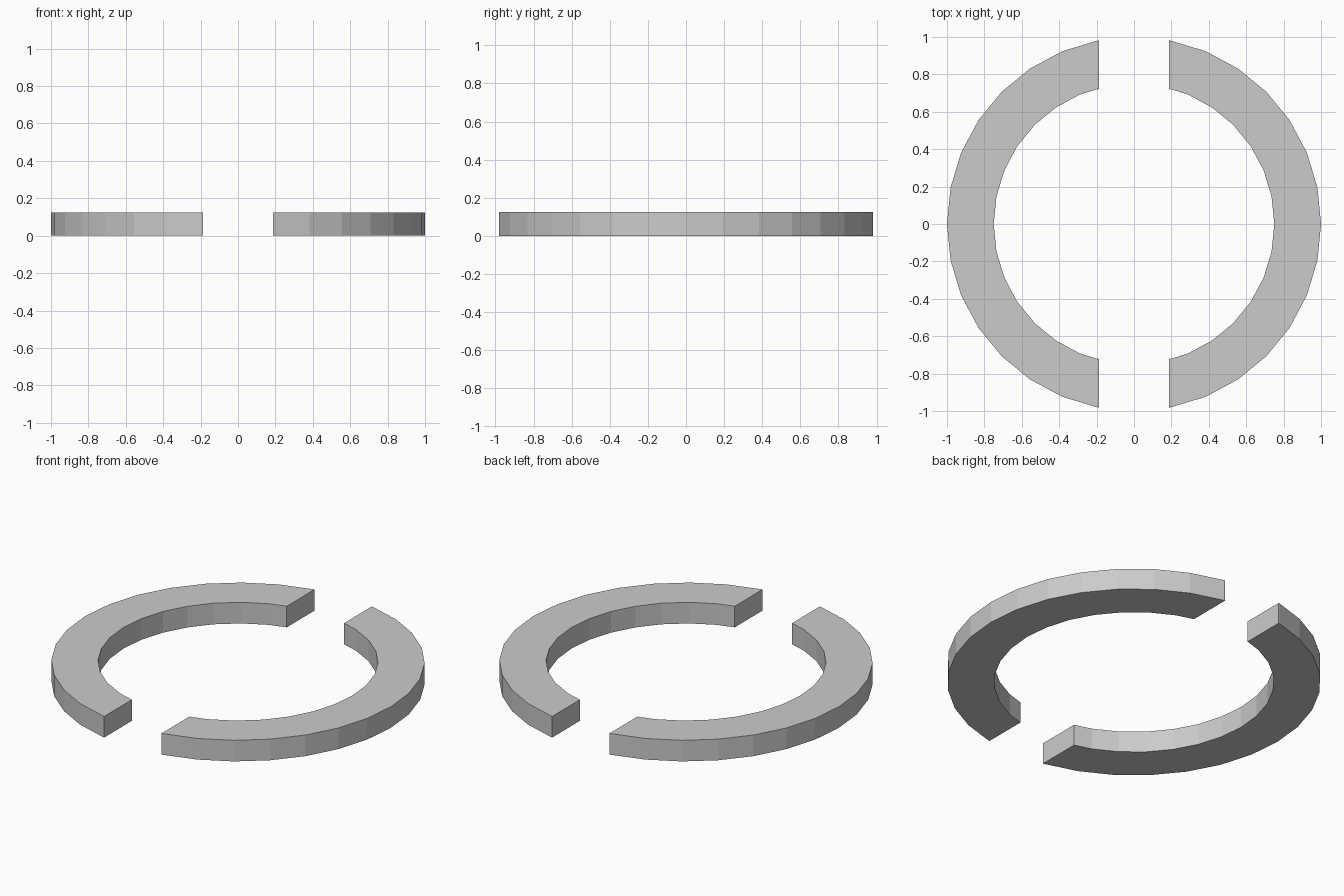
import bpy, bmesh
from math import cos, sin, pi

if "Cube" in bpy.data.objects:
    bpy.data.objects.remove(bpy.data.objects["Cube"])

SIDES, OUTER, INNER, HEIGHT, HALF_GAP = 32, 1.0, 0.75, 0.125, 0.1875


def half_ring(name, side):
    """Low-poly half ring whose ends are cut flat, parallel to the YZ plane."""
    bm = bmesh.new()
    rows = []
    for k in range(-SIDES // 4, SIDES // 4 + 1):
        a = 2 * pi * k / SIDES
        rows.append([bm.verts.new((side * r * cos(a), r * sin(a), 0))
                     for r in (INNER, OUTER)])
    for (i0, o0), (i1, o1) in zip(rows, rows[1:]):
        bm.faces.new((i0, o0, o1, i1))

    # Cut the straight gap
    bmesh.ops.bisect_plane(bm, geom=bm.verts[:] + bm.edges[:] + bm.faces[:],
                           plane_co=(side * HALF_GAP, 0, 0),
                           plane_no=(side, 0, 0), clear_inner=True)

    # Raise the flat band into a solid
    ext = bmesh.ops.extrude_face_region(bm, geom=bm.faces[:], use_keep_orig=True)
    top = [v for v in ext["geom"] if isinstance(v, bmesh.types.BMVert)]
    bmesh.ops.translate(bm, verts=top, vec=(0, 0, HEIGHT))
    bmesh.ops.recalc_face_normals(bm, faces=bm.faces[:])

    mesh = bpy.data.meshes.new(name)
    bm.to_mesh(mesh)
    bm.free()
    bpy.context.collection.objects.link(bpy.data.objects.new(name, mesh))


half_ring("ring_half_right", 1)
half_ring("ring_half_left", -1)
